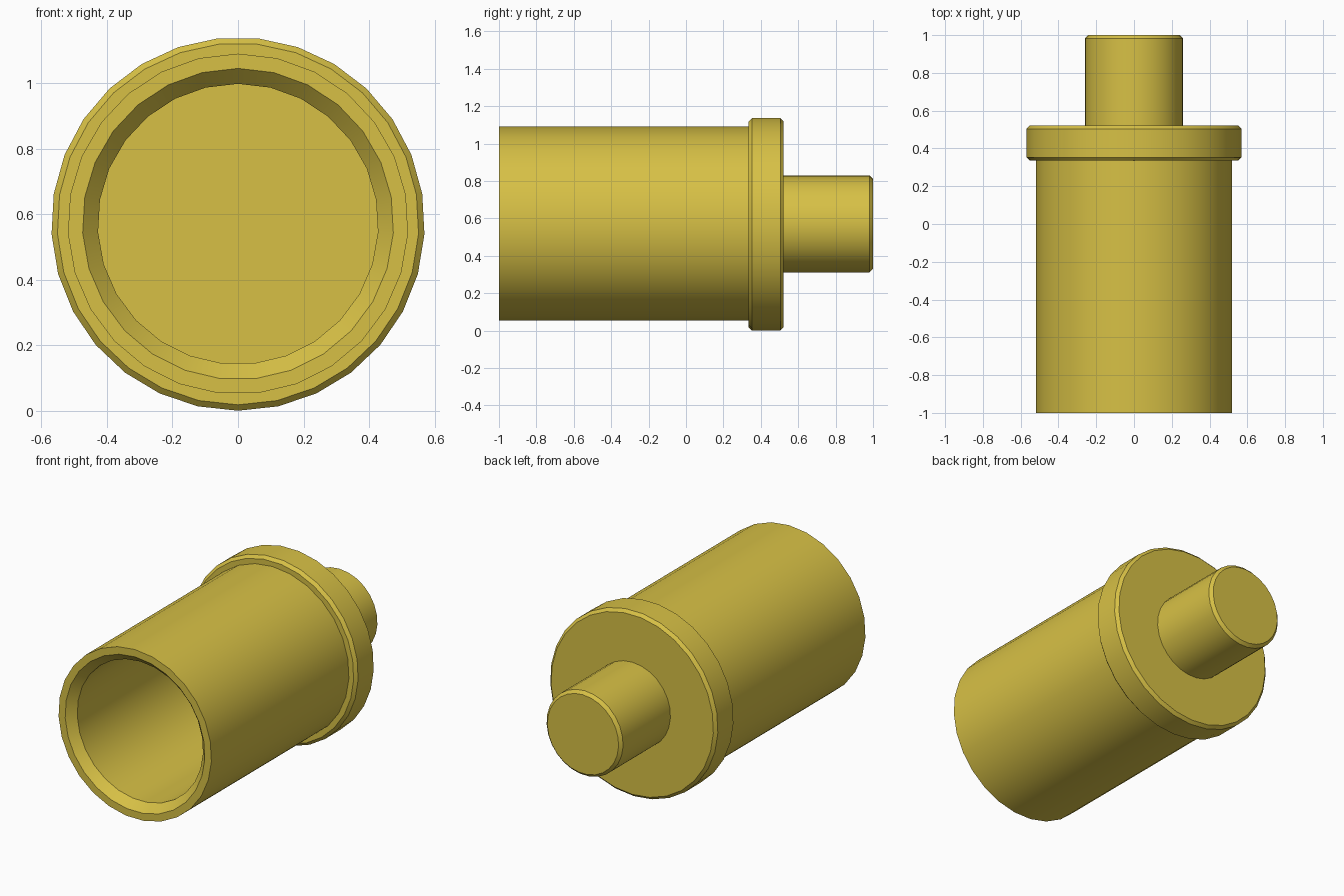
import bpy, bmesh, math

if "Cube" in bpy.data.objects:
    bpy.data.objects.remove(bpy.data.objects["Cube"])

AXIS_Z = 0.57

brass = bpy.data.materials.new("yellow_brass")
brass.diffuse_color = (0.68, 0.53, 0.06, 1)
brass.use_nodes = True
brass.node_tree.nodes["Principled BSDF"].inputs["Base Color"].default_value = brass.diffuse_color


def lathe(name, profile, sides, start):
    """Revolve (radius, y) points around the lengthwise axis; start is the angle from the top."""
    bm = bmesh.new()
    rings = []
    for r, y in profile:
        if r == 0:
            rings.append([bm.verts.new((0, y, AXIS_Z))] * sides)
            continue
        ring = []
        for i in range(sides):
            a = start + math.tau * i / sides
            ring.append(bm.verts.new((r * math.sin(a), y, AXIS_Z + r * math.cos(a))))
        rings.append(ring)
    for a, b in zip(rings, rings[1:]):
        for i in range(sides):
            j = (i + 1) % sides
            corners = list(dict.fromkeys((a[i], a[j], b[j], b[i])))
            bm.faces.new(corners)
    me = bpy.data.meshes.new(name)
    bm.to_mesh(me)
    bm.free()
    me.materials.append(brass)
    ob = bpy.data.objects.new(name, me)
    bpy.context.collection.objects.link(ob)
    bpy.context.view_layer.objects.active = ob
    ob.select_set(True)
    bpy.ops.object.shade_smooth_by_angle(angle=math.radians(30))
    ob.select_set(False)
    return ob


# Hollow barrel: bore floor, bore wall, countersunk mouth, lip, outer wall
lathe("barrel", [(0, 0.34), (0.428, 0.34), (0.428, -0.95), (0.475, -1.0),
                 (0.52, -1.0), (0.52, 0.34)], 27, 0)

# Wide collar with bevelled rims
lathe("collar", [(0.51, 0.335), (0.552, 0.335), (0.57, 0.353), (0.57, 0.504),
                 (0.552, 0.522), (0.25, 0.522)], 29, math.pi / 29)

# Rear pin with a bevelled tip
lathe("pin", [(0.26, 0.515), (0.26, 0.982), (0.242, 1.0), (0, 1.0)], 27, 0)
